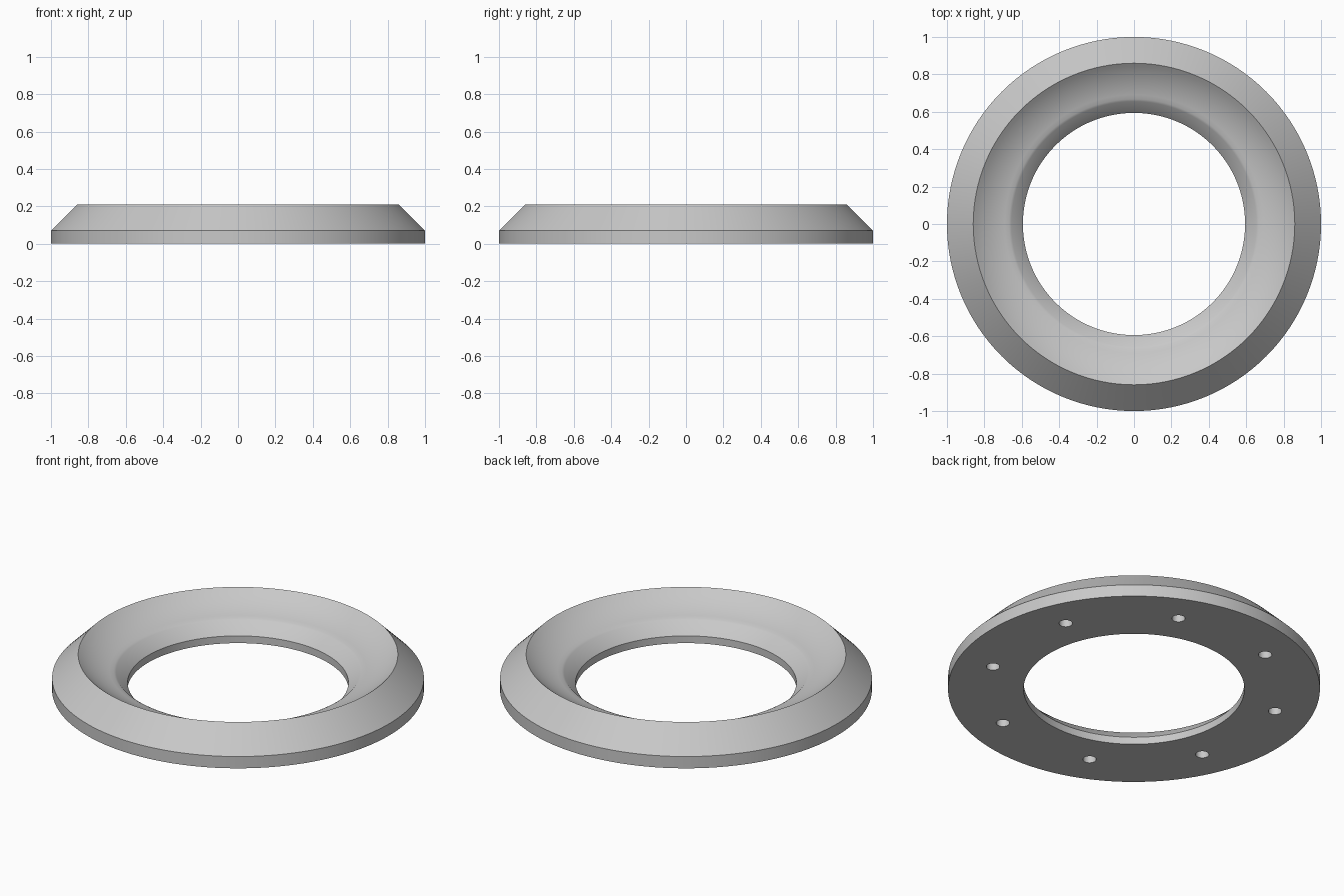
import bpy, bmesh
from math import sin, cos, radians

SEGMENTS = 128
HOLES = 8

old = bpy.data.objects.get("Cube")
if old:
    bpy.data.objects.remove(old)

# Single grey material
grey = bpy.data.materials.new("light grey")
grey.use_nodes = True
colour = (0.58, 0.58, 0.58, 1)
grey.diffuse_color = colour
grey.node_tree.nodes["Principled BSDF"].inputs["Base Color"].default_value = colour


def new_object(name, bm):
    bmesh.ops.recalc_face_normals(bm, faces=bm.faces)
    mesh = bpy.data.meshes.new(name)
    bm.to_mesh(mesh)
    bm.free()
    mesh.materials.append(grey)
    obj = bpy.data.objects.new(name, mesh)
    bpy.context.collection.objects.link(obj)
    return obj


# Ring section: bevelled outside, concave dish, conical lip, straight bore
dish = [(0.564 + 0.46 * sin(radians(a)), 0.562 - 0.46 * cos(radians(a)))
        for a in range(40, 12, -3)]
profile = [(0.594, 0), (1, 0), (1, 0.07)] + dish + [(0.655, 0.107), (0.594, 0.043)]

bm = bmesh.new()
verts = [bm.verts.new((r, 0, z)) for r, z in profile]
edges = [bm.edges.new((v, verts[i - 1])) for i, v in enumerate(verts)]
bmesh.ops.spin(bm, geom=verts + edges, cent=(0, 0, 0), axis=(0, 0, 1),
               angle=radians(360), steps=SEGMENTS, use_merge=True)
bmesh.ops.remove_doubles(bm, verts=bm.verts, dist=0.0001)
ring = new_object("ring", bm)

# Blind mounting holes in the underside
bm = bmesh.new()
for i in range(HOLES):
    a = radians(22.5 + i * 360 / HOLES)
    made = bmesh.ops.create_cone(bm, cap_ends=True, segments=32, radius1=0.036,
                                 radius2=0.036, depth=0.2)
    bmesh.ops.translate(bm, verts=made["verts"],
                        vec=(0.795 * cos(a), 0.795 * sin(a), 0))
cutter = new_object("hole_cutter", bm)
cutter.hide_render = True

cut = ring.modifiers.new("mounting holes", "BOOLEAN")
cut.operation = "DIFFERENCE"
cut.solver = "EXACT"
cut.object = cutter

bpy.ops.object.select_all(action="DESELECT")
ring.select_set(True)
bpy.context.view_layer.objects.active = ring
bpy.ops.object.modifier_apply(modifier=cut.name)
bpy.data.objects.remove(cutter)

# Smooth round surfaces with crisp rims
bpy.ops.object.shade_smooth_by_angle(angle=radians(35))
